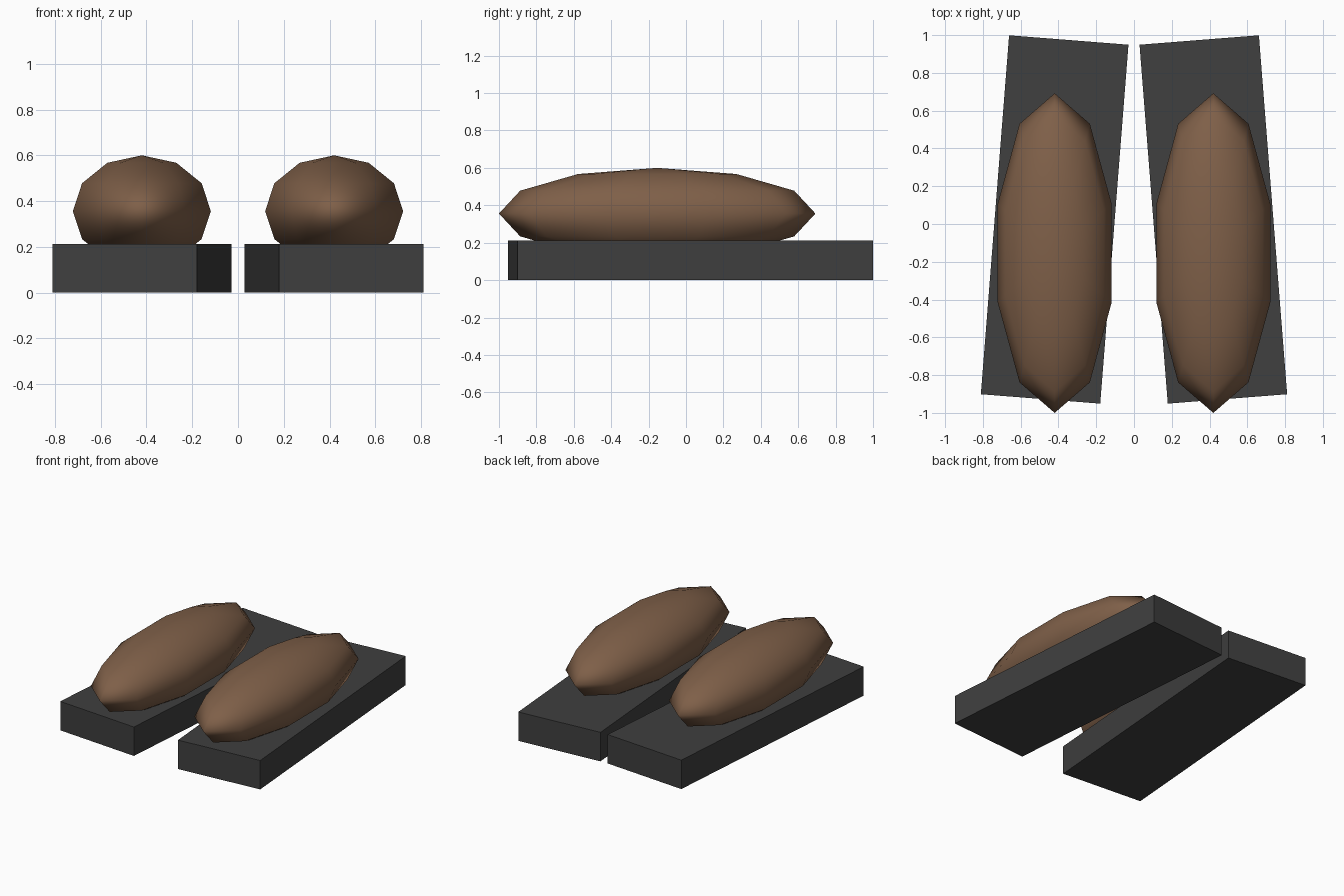
import bpy
from math import radians

if "Cube" in bpy.data.objects:
    bpy.data.objects.remove(bpy.data.objects["Cube"])


def material(name, rgb):
    m = bpy.data.materials.new(name)
    m.diffuse_color = (*rgb, 1)
    m.use_nodes = True
    m.node_tree.nodes["Principled BSDF"].inputs["Base Color"].default_value = m.diffuse_color
    return m


sole_mat = material("dark_rubber", (0.05, 0.05, 0.05))
upper_mat = material("brown_leather", (0.21, 0.115, 0.065))

for side, name in ((-1, "left"), (1, "right")):
    # Sole: flat slab, toes (+y) turned slightly inward
    bpy.ops.mesh.primitive_cube_add(size=1, location=(side * 0.42, 0.024, 0.106),
                                    rotation=(0, 0, side * radians(4.5)))
    sole = bpy.context.object
    sole.name = name + "_sole"
    sole.scale = (0.634, 1.906, 0.212)
    sole.data.materials.append(sole_mat)

    # Upper: stretched low-poly sphere sunk into the sole
    bpy.ops.mesh.primitive_uv_sphere_add(segments=10, ring_count=6, radius=1,
                                         location=(side * 0.42, -0.154, 0.356))
    upper = bpy.context.object
    upper.name = name + "_upper"
    upper.scale = (0.317, 0.846, 0.244)
    bpy.ops.object.shade_smooth()
    upper.data.materials.append(upper_mat)
